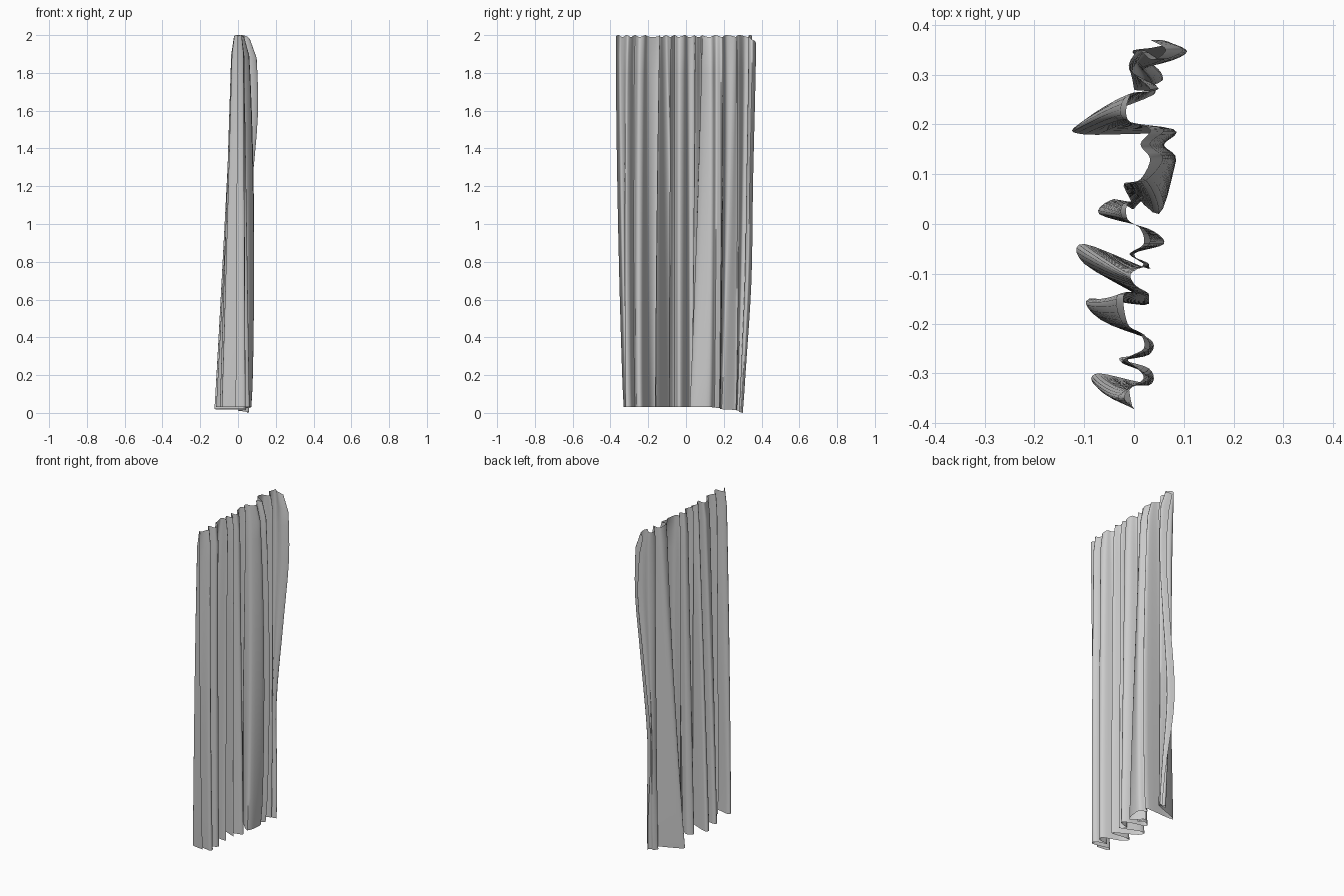
import bpy
import bmesh
from math import exp, pi, sin
from mathutils import Vector

default_cube = bpy.data.objects.get("Cube")
if default_cube:
    bpy.data.objects.remove(default_cube, do_unlink=True)

# Fold lines of the cloth in hundredths of a unit, from the front end to the back end
TOP_FOLDS = [(0, -37), (-3, -35), (-1, -33), (3, -31), (1, -29), (-2, -27), (3, -25),
             (2, -22), (-2, -20), (-3, -14), (3, -14), (0, -12), (-1, -10), (3, -8),
             (-1, -6), (3, -4), (2, -1), (-2, 1), (-2, 4), (2, 5), (-2, 8),
             (2, 9), (5, 13), (2, 16), (5, 19), (-2, 21), (-1, 26), (5, 27),
             (-1, 31), (1, 35), (5, 33), (9, 35), (4, 37)]
HEM_FOLDS = [(-1, -33), (-8, -32), (-7, -30), (3, -32), (3, -29), (-3, -27), (3, -26),
             (3, -23), (-7, -19), (-9, -15), (3, -16), (-10, -8), (-10, -4), (3, -9),
             (0, -6), (6, -4), (3, -1), (-7, 2), (-4, 5), (0, 3), (-2, 8),
             (5, 2), (7, 12), (3, 15), (6, 18), (-10, 18), (-11, 20), (4, 26),
             (0, 27), (2, 29), (4, 28), (6, 29), (5, 30)]
STEPS = 5
ROWS = 20


def smooth_path(folds):
    """Rounded curve through every fold line."""
    points = [Vector(fold) / 100 for fold in folds]
    points = [points[0]] + points + [points[-1]]
    path = []
    for before, start, end, after in zip(points, points[1:], points[2:], points[3:]):
        for step in range(STEPS):
            u = step / STEPS
            path.append(start + (end - before) * u / 2
                        + (before * 2 - start * 5 + end * 4 - after) * u * u / 2
                        + (start * 3 - before - end * 3 + after) * u ** 3 / 2)
    return path + [points[-1]]


def bump(value, centre, width):
    return exp(-((value - centre) / width) ** 2)


def cloth_point(hem, top, height, along):
    """Blend from hem to heading, with a gathered top and a twisting back end."""
    place = hem.lerp(top, height)
    swell = sin(pi * height) ** 0.6
    gather = 1 - 0.35 * max(0, (height - 0.95) / 0.05)
    back_edge = max(0, along - 0.88) / 0.12
    twist = 0.03 * bump(height, 0.82, 0.15) - 0.05 * bump(height, 0.35, 0.2)
    side_fold = 0.035 * bump(along, 0.72, 0.05) * swell
    x = place.x * gather + back_edge * twist + side_fold
    y = place.y + 0.01 * swell * (2 * along - 1) + 0.012 * back_edge * bump(height, 0.35, 0.2)
    low = 0.03 - 0.03 * max(0, along - 0.7) / 0.3
    high = 1.995 + 0.005 * sin(along * 90) - 0.04 * max(0, along - 0.95) / 0.05
    return x, y, low + (high - low) * height


def make_material(name, colour):
    material = bpy.data.materials.new(name)
    material.use_nodes = True
    material.diffuse_color = colour
    shader = next(n for n in material.node_tree.nodes if n.type == "BSDF_PRINCIPLED")
    shader.inputs["Base Color"].default_value = colour
    return material


# Pleated curtain sheet, lofted from hem to heading
top_path = smooth_path(TOP_FOLDS)
hem_path = smooth_path(HEM_FOLDS)
last = len(top_path) - 1
bm = bmesh.new()
grid = []
for row in range(ROWS + 1):
    height = row / ROWS
    grid.append([bm.verts.new(cloth_point(hem, top, height, i / last))
                 for i, (hem, top) in enumerate(zip(hem_path, top_path))])
for lower, upper in zip(grid, grid[1:]):
    for i in range(last):
        bm.faces.new((lower[i], lower[i + 1], upper[i + 1], upper[i]))

mesh = bpy.data.meshes.new("curtain")
bm.to_mesh(mesh)
bm.free()
mesh.materials.append(make_material("light grey cloth", (0.6, 0.6, 0.6, 1)))
curtain = bpy.data.objects.new("curtain", mesh)
bpy.context.collection.objects.link(curtain)

# Soft shading over the folds
bpy.context.view_layer.objects.active = curtain
curtain.select_set(True)
bpy.ops.object.shade_smooth_by_angle(angle=pi / 3)
